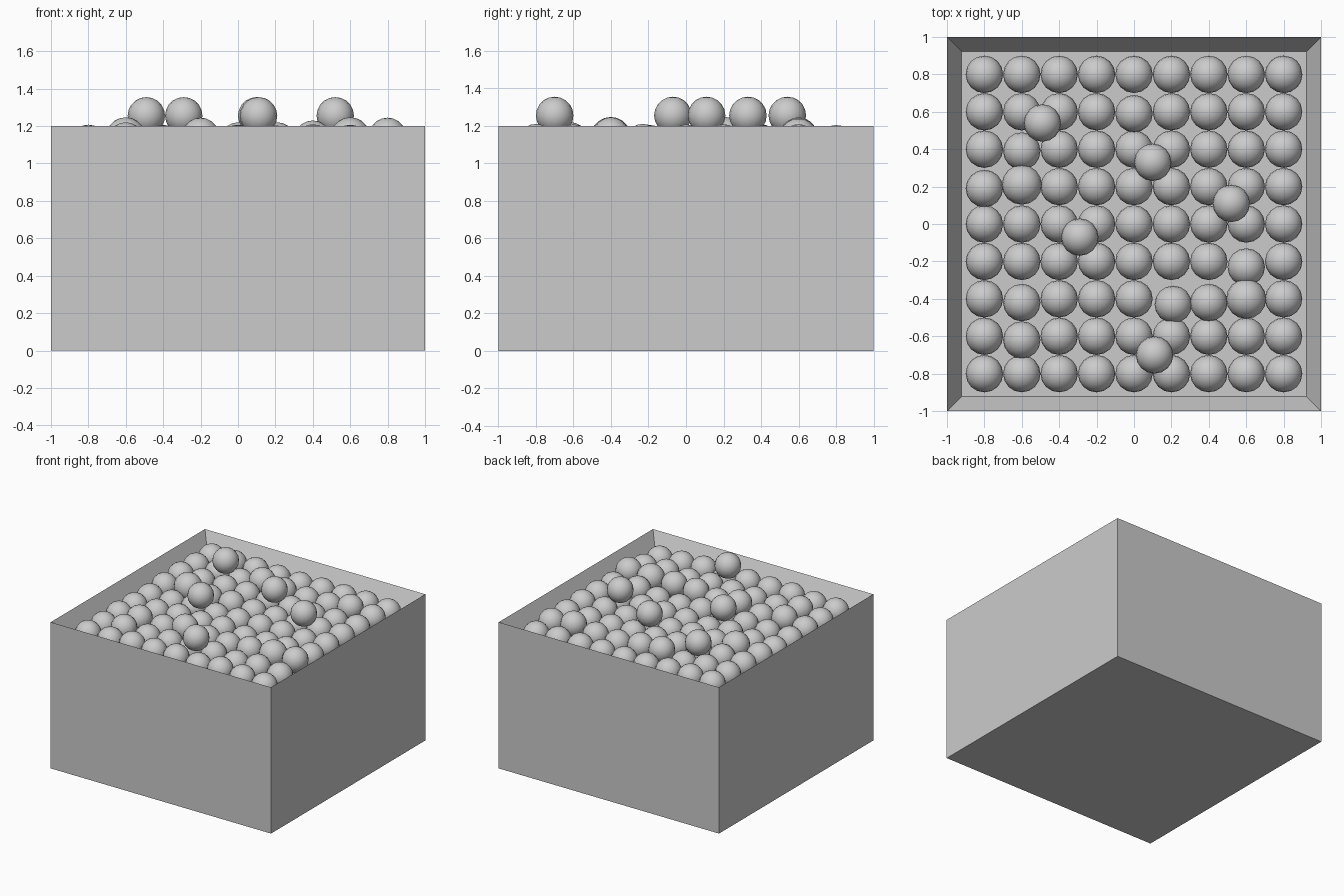
import bpy, bmesh, random
from mathutils import Matrix, Vector

if "Cube" in bpy.data.objects:
    bpy.data.objects.remove(bpy.data.objects["Cube"])

random.seed(4)
R = 0.1        # ball radius
TOP = 1.2      # rim height
INNER = 0.89   # half width of opening
FILL = 1.05    # level of the bed under the top layer


def make_object(name, bm):
    mesh = bpy.data.meshes.new(name)
    bm.to_mesh(mesh)
    bm.free()
    obj = bpy.data.objects.new(name, mesh)
    bpy.context.collection.objects.link(obj)
    return obj


def add_ball(bm, x, y, z, r=R):
    bmesh.ops.create_uvsphere(bm, u_segments=16, v_segments=10, radius=r,
                              matrix=Matrix.Translation((x, y, z)))


# Box: solid block with its top inset and pushed down
bm = bmesh.new()
bmesh.ops.create_cube(bm, size=1, matrix=Matrix.Translation((0, 0, TOP / 2))
                      @ Matrix.Diagonal((2, 2, TOP, 1)))
top = max(bm.faces, key=lambda f: f.calc_center_median().z)
bmesh.ops.inset_region(bm, faces=[top], thickness=1 - INNER)
bmesh.ops.translate(bm, verts=top.verts, vec=Vector((0, 0, FILL - TOP)))
bmesh.ops.recalc_face_normals(bm, faces=bm.faces)
make_object("pit_box", bm)

# Top layer of balls: 9 x 9 grid, a few nudged or raised
raised = {(-3, 1): (0, 0.01, 1.14), (-3, 2): (0, -0.01, 1.11),
          (-4, 1): (0, -0.01, 1.10), (3, -2): (0, 0, 1.14),
          (3, -1): (0, -0.03, 1.11), (1, -2): (0.01, -0.03, 1.12),
          (2, -2): (0, -0.02, 1.13), (-3, -2): (0, -0.02, 1.12),
          (-3, -3): (0, -0.02, 1.12), (-1, 3): (0, 0, 1.145),
          (3, 3): (0, 0, 1.14), (4, -2): (0, 0, 1.145),
          (-1, -2): (0, 0, 1.145), (0, 3): (0, -0.01, 1.12)}
bm = bmesh.new()
for i in range(-4, 5):
    for j in range(-4, 5):
        dx, dy, z = raised.get((i, j), (0, 0, random.uniform(1.08, 1.11)))
        big = (i, j) in ((-3, 1), (3, -2))
        add_ball(bm, i * 0.2 + dx, j * 0.2 + dy, z, 0.107 if big else R)
balls = [make_object("ball_layer", bm)]

# Loose balls resting on the layer
bm = bmesh.new()
for x, y in ((-0.49, 0.54), (0.1, 0.33), (0.52, 0.11), (-0.29, -0.07), (0.11, -0.7)):
    add_ball(bm, x, y, 1.255)
balls.append(make_object("loose_balls", bm))

for obj in balls:
    for poly in obj.data.polygons:
        poly.use_smooth = True
